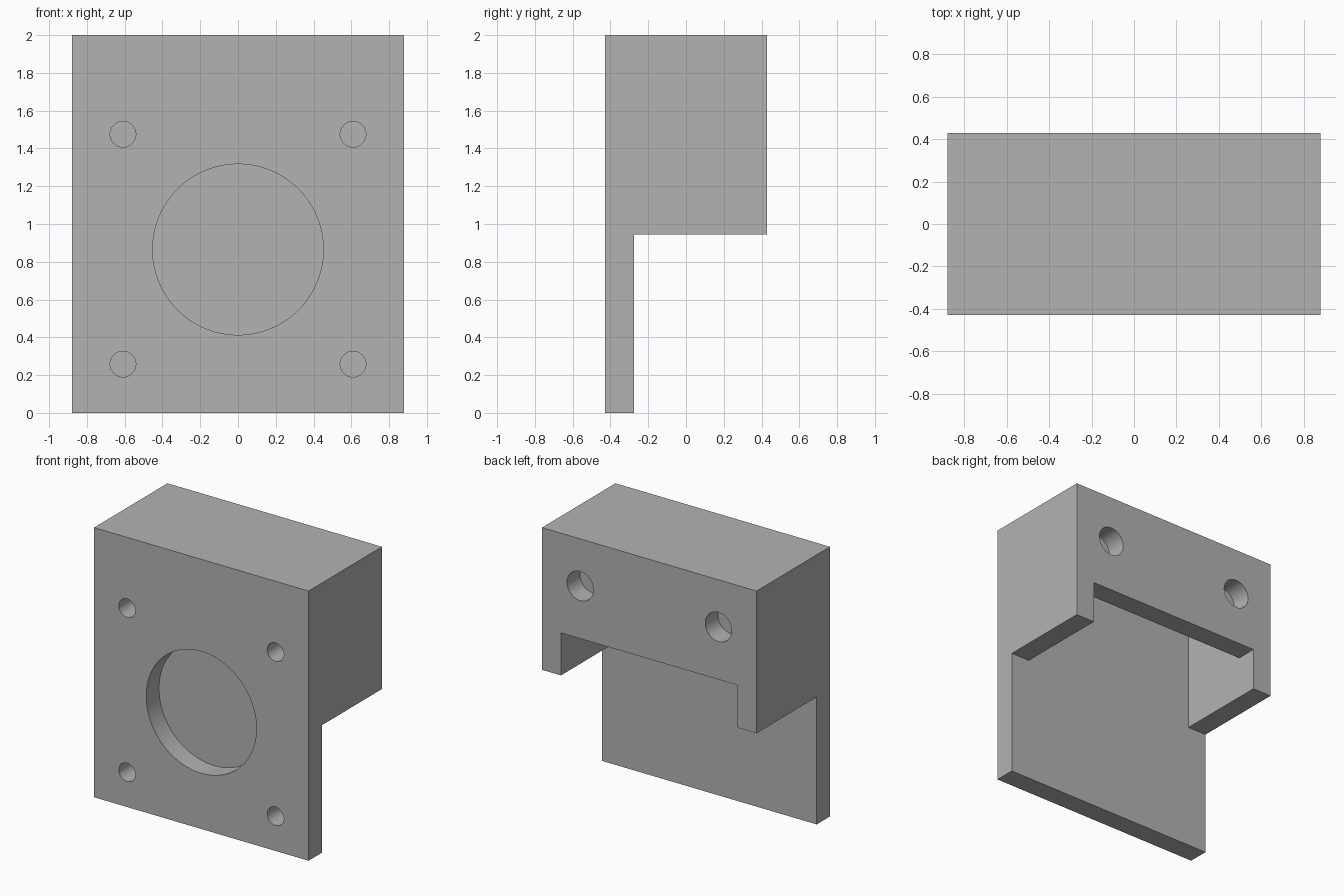
import bpy, bmesh, math

cube = bpy.data.objects.get("Cube")
if cube:
    bpy.data.objects.remove(cube, do_unlink=True)

W, D, H = 0.88, 0.43, 2.0      # half width, half depth, height
T = 0.155                      # wall thickness
SIDE_Z, BACK_Z = 0.945, 1.26   # lower edges of side walls and back wall

grey = bpy.data.materials.new("plain grey")
grey.use_nodes = True
colour = (0.45, 0.45, 0.45, 1)
grey.diffuse_color = colour
grey.node_tree.nodes["Principled BSDF"].inputs["Base Color"].default_value = colour


def activate(obj):
    bpy.ops.object.select_all(action='DESELECT')
    obj.select_set(True)
    bpy.context.view_layer.objects.active = obj


def box_cutter(low, high):
    bpy.ops.mesh.primitive_cube_add(size=1, location=[(a + b) / 2 for a, b in zip(low, high)])
    obj = bpy.context.object
    obj.scale = [b - a for a, b in zip(low, high)]
    return obj


def hole_cutter(x, z, radius, y, sides=64):
    bpy.ops.mesh.primitive_cylinder_add(vertices=sides, radius=radius, depth=0.3,
                                        location=(x, y, z), rotation=(math.pi / 2, 0, 0))
    return bpy.context.object


def cut(target, cutter):
    cutter.hide_render = True
    mod = target.modifiers.new("cut", 'BOOLEAN')
    mod.operation = 'DIFFERENCE'
    mod.solver = 'EXACT'
    mod.object = cutter
    activate(target)
    bpy.ops.object.modifier_apply(modifier=mod.name)
    bpy.data.objects.remove(cutter, do_unlink=True)


# Bracket body: stepped side profile extruded across the width
bm = bmesh.new()
profile = [(-D, 0), (T - D, 0), (T - D, SIDE_Z), (D, SIDE_Z), (D, H), (-D, H)]
face = bm.faces.new([bm.verts.new((-W, y, z)) for y, z in profile])
new = bmesh.ops.extrude_face_region(bm, geom=[face])["geom"]
bmesh.ops.translate(bm, vec=(2 * W, 0, 0),
                    verts=[v for v in new if isinstance(v, bmesh.types.BMVert)])
bmesh.ops.recalc_face_normals(bm, faces=bm.faces)
mesh = bpy.data.meshes.new("mounting_bracket")
bm.to_mesh(mesh)
bm.free()
bracket = bpy.data.objects.new("mounting_bracket", mesh)
bpy.context.collection.objects.link(bracket)
mesh.materials.append(grey)

# Hollow inside and the raised lower edge of the back wall
cut(bracket, box_cutter((T - W, T - D, 0.5), (W - T, D - T, H - T)))
cut(bracket, box_cutter((T - W, 0, 0.5), (W - T, D + 0.2, BACK_Z)))

# Large centre bore, four front bolt holes, two wider access holes at the back
cut(bracket, hole_cutter(0, 0.865, 0.452, -D, 128))
for side in (-1, 1):
    for z in (0.258, 1.475):
        cut(bracket, hole_cutter(side * 0.609, z, 0.068, -D))
    cut(bracket, hole_cutter(side * 0.567, 1.65, 0.108, D))

activate(bracket)
bpy.ops.object.shade_smooth_by_angle(angle=math.radians(30))
